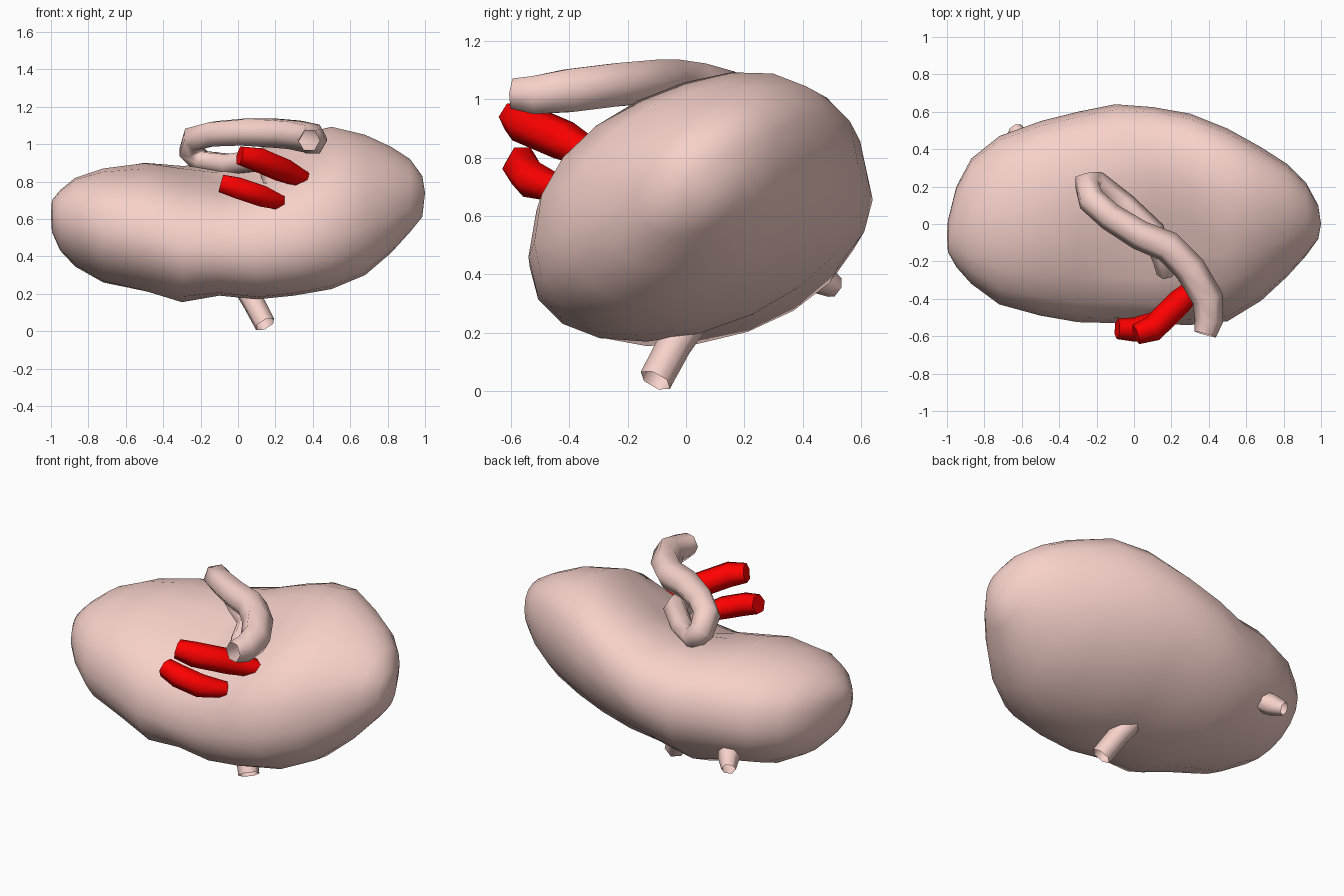
import bpy, bmesh, math

if "Cube" in bpy.data.objects:
    bpy.data.objects.remove(bpy.data.objects["Cube"])


def colour(name, rgb):
    m = bpy.data.materials.new(name)
    m.diffuse_color = (*rgb, 1)
    m.use_nodes = True
    m.node_tree.nodes["Principled BSDF"].inputs["Base Color"].default_value = m.diffuse_color
    return m


red = colour("red", (1.0, 0.0, 0.0))
pink = colour("pink", (0.93, 0.64, 0.59))


# Lofted organ body: x, y min, y max, z min, z max, tilt of each section
def organ_body():
    rings = [(-.995, -.15, .02, .53, .70, .0), (-.95, -.23, .2, .43, .755, .0),
             (-.87, -.32, .35, .345, .82, .0), (-.72, -.43, .47, .26, .87, .02),
             (-.5, -.49, .55, .215, .90, .05), (-.3, -.525, .60, .155, .885, .08),
             (-.1, -.53, .64, .19, .90, .12), (.1, -.535, .625, .17, .975, .16),
             (.3, -.54, .59, .19, 1.05, .17), (.5, -.52, .51, .225, 1.095, .16),
             (.68, -.41, .41, .30, 1.05, .13), (.82, -.28, .32, .42, .985, .1),
             (.92, -.17, .22, .53, .92, .06), (.985, -.08, .1, .61, .83, .02)]
    n = 20
    verts, faces = [], []
    for x, y0, y1, z0, z1, tilt in rings:
        ring = []
        for i in range(n):
            t = 2 * math.pi * i / n
            c, s = math.cos(t), math.sin(t)
            rz = (z1 - z0) / 2
            up = s ** .8 if s > 0 else s     # upper half is fuller
            y = (y0 + y1) / 2 + (y1 - y0) / 2 * c
            ring.append((y, rz * up + tilt * c, s))
        lo, hi = min(p[1] for p in ring), max(p[1] for p in ring)
        for y, z, s in ring:
            z = z0 + (z - lo) / (hi - lo) * (z1 - z0)
            if s > .1:   # hollow where the vessels enter
                z -= .09 * math.exp(-((x - .1) / .25) ** 2 - ((y + .1) / .25) ** 2)
            verts.append((x, y, z))
    m = len(rings)
    for r in range(m - 1):
        for i in range(n):
            a, b = r * n + i, r * n + (i + 1) % n
            faces.append((a, b, b + n, a + n))
    verts += [(-1.0, -.06, .62), (1.0, 0, .74)]
    for i in range(n):
        j = (i + 1) % n
        faces.append((m * n, j, i))
        faces.append((m * n + 1, (m - 1) * n + i, (m - 1) * n + j))
    me = bpy.data.meshes.new("organ_body")
    me.from_pydata(verts, [], faces)
    bm = bmesh.new()
    bm.from_mesh(me)
    bmesh.ops.recalc_face_normals(bm, faces=bm.faces)
    bm.to_mesh(me)
    bm.free()
    me.shade_smooth()
    me.materials.append(pink)
    bpy.context.collection.objects.link(bpy.data.objects.new("organ_body", me))


# Round low-poly tube along (x, y, z, radius) points
def tube(name, pts, mat=pink, caps=False):
    cu = bpy.data.curves.new(name, 'CURVE')
    cu.dimensions = '3D'
    cu.bevel_depth = 1.0
    cu.bevel_resolution = 1
    cu.use_fill_caps = caps
    sp = cu.splines.new('POLY')
    sp.points.add(len(pts) - 1)
    for p, (x, y, z, r) in zip(sp.points, pts):
        p.co = (x, y, z, 1)
        p.radius = r
    sp.use_smooth = True
    cu.materials.append(mat)
    bpy.context.collection.objects.link(bpy.data.objects.new(name, cu))


organ_body()

# Looped tube folding back on itself and entering the hollow
tube("looped_tube", [
    (.38, -.59, 1.02, .06), (.40, -.52, 1.015, .075), (.395, -.40, 1.03, .085),
    (.30, -.24, 1.05, .085), (.18, -.12, 1.06, .085), (.03, -.06, 1.065, .08),
    (-.13, .04, 1.055, .075), (-.23, .13, 1.03, .075), (-.255, .215, .97, .07),
    (-.20, .22, .91, .065), (-.05, .1, .89, .065), (.1, -.04, .91, .065),
    (.16, -.19, .89, .06), (.17, -.26, .82, .05)])

# Red vessels at the front
tube("upper_vessel", [(.01, -.59, .94, .055), (.10, -.56, .92, .07),
                      (.24, -.42, .86, .07), (.37, -.30, .80, .045)], red, True)
tube("lower_vessel", [(-.09, -.56, .79, .055), (.0, -.565, .765, .065),
                      (.12, -.53, .725, .065), (.22, -.43, .69, .045)], red, True)

# Bottom outlet and small back stub
tube("bottom_outlet", [(.02, .03, .26, .06), (.08, -.04, .16, .06), (.145, -.105, .037, .058)])
tube("back_stub", [(-.55, .38, .44, .06), (-.60, .45, .39, .06), (-.64, .51, .355, .04)])
tube("back_stub_core", [(-.55, .36, .43, .025), (-.61, .47, .38, .025)], red, True)
